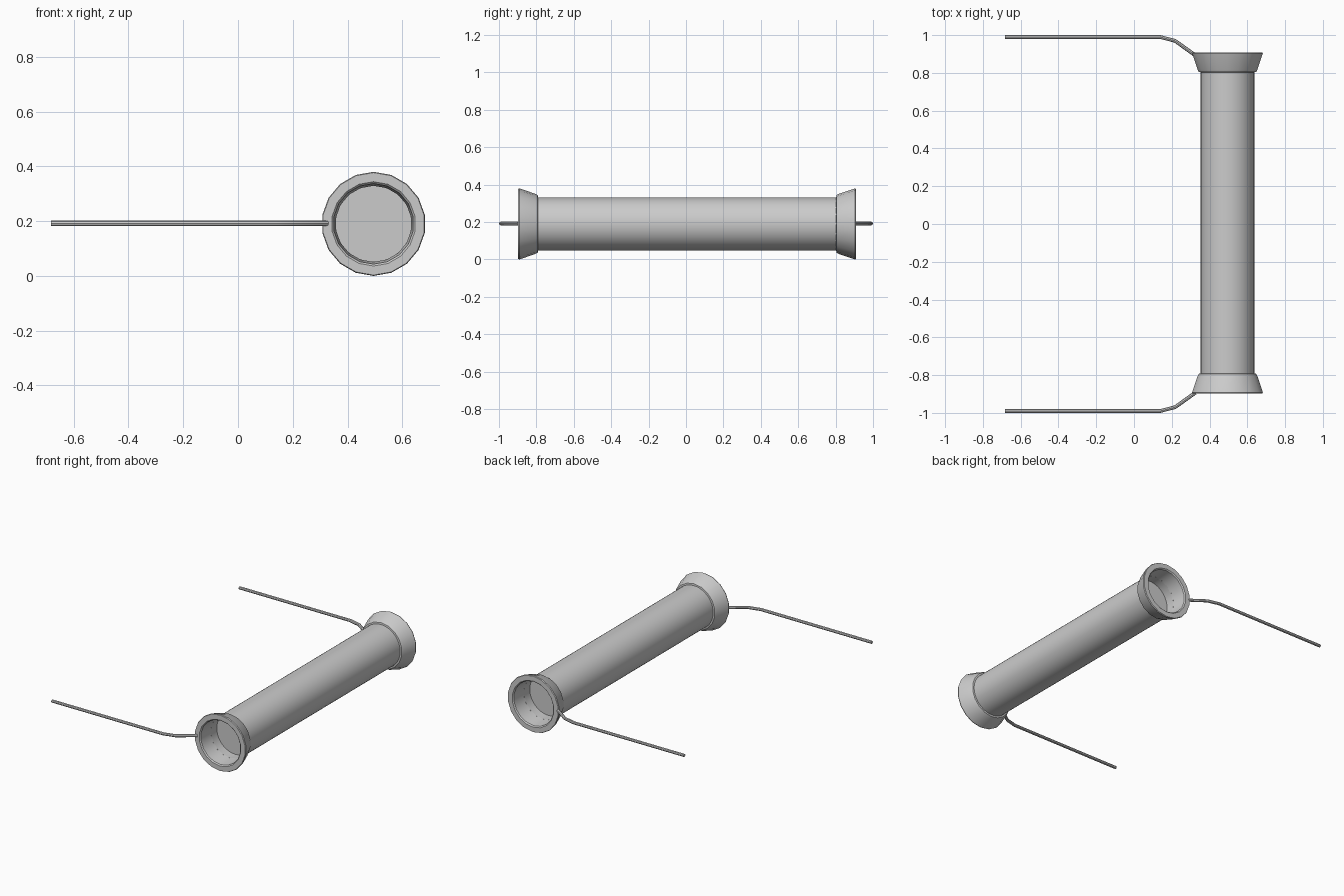
import bpy, bmesh, math

if "Cube" in bpy.data.objects:
    bpy.data.objects.remove(bpy.data.objects["Cube"])

AX, AZ, CY = 0.495, 0.19, 0.006   # centre of the tube axis (it runs along y)


def lathe(name, profile, sides, closed=False):
    """Revolve (radius, y) points around the tube axis, with a vertex at the top."""
    bm = bmesh.new()
    rings = []
    for r, y in profile:
        ring = []
        for i in range(sides):
            a = math.pi / 2 + 2 * math.pi * i / sides
            ring.append(bm.verts.new((AX + r * math.cos(a), y, AZ + r * math.sin(a))))
        rings.append(ring)
    pairs = list(zip(rings, rings[1:]))
    if closed:
        pairs.append((rings[-1], rings[0]))
    for a, b in pairs:
        for i in range(sides):
            j = (i + 1) % sides
            bm.faces.new((a[i], a[j], b[j], b[i]))
    if not closed:
        bm.faces.new(rings[0])
        bm.faces.new(rings[-1])
    bmesh.ops.recalc_face_normals(bm, faces=bm.faces)
    mesh = bpy.data.meshes.new(name)
    bm.to_mesh(mesh)
    bm.free()
    obj = bpy.data.objects.new(name, mesh)
    bpy.context.collection.objects.link(obj)
    smooth(obj)
    return obj


def smooth(obj):
    bpy.ops.object.select_all(action='DESELECT')
    obj.select_set(True)
    bpy.context.view_layer.objects.active = obj
    bpy.ops.object.shade_smooth_by_angle(angle=math.radians(30))


def wire(name, points, radius):
    curve = bpy.data.curves.new(name, 'CURVE')
    curve.dimensions = '3D'
    curve.bevel_depth = radius
    curve.bevel_resolution = 2
    curve.use_fill_caps = True
    spline = curve.splines.new('POLY')
    spline.points.add(len(points) - 1)
    for p, co in zip(spline.points, points):
        p.co = (*co, 1)
    obj = bpy.data.objects.new(name, curve)
    bpy.context.collection.objects.link(obj)
    bpy.ops.object.select_all(action='DESELECT')
    obj.select_set(True)
    bpy.context.view_layer.objects.active = obj
    bpy.ops.object.convert(target='MESH')
    smooth(bpy.context.object)


# Main tube with recessed end discs
lathe("tube", [(0.138, CY - 0.74), (0.138, CY - 0.802), (0.142, CY - 0.802),
               (0.142, CY + 0.802), (0.138, CY + 0.802), (0.138, CY + 0.74)], 48)

# Flared collar section: outer wall, rim, inner wall
collar = [(0.142, 0.797), (0.154, 0.799), (0.161, 0.812), (0.190, 0.897), (0.187, 0.903),
          (0.154, 0.903), (0.147, 0.896), (0.139, 0.797)]

for side, label in ((-1, "front"), (1, "back")):
    lathe(label + "_collar", [(r, CY + side * y) for r, y in collar], 18, closed=True)
    # Bent wire arm reaching from the collar rim
    wire(label + "_wire", [(-0.682, side * 0.99, AZ + 0.002), (0.138, side * 0.99, AZ + 0.002),
                           (0.217, side * 0.97, AZ + 0.002), (0.325, side * 0.893, AZ + 0.002)], 0.01)
